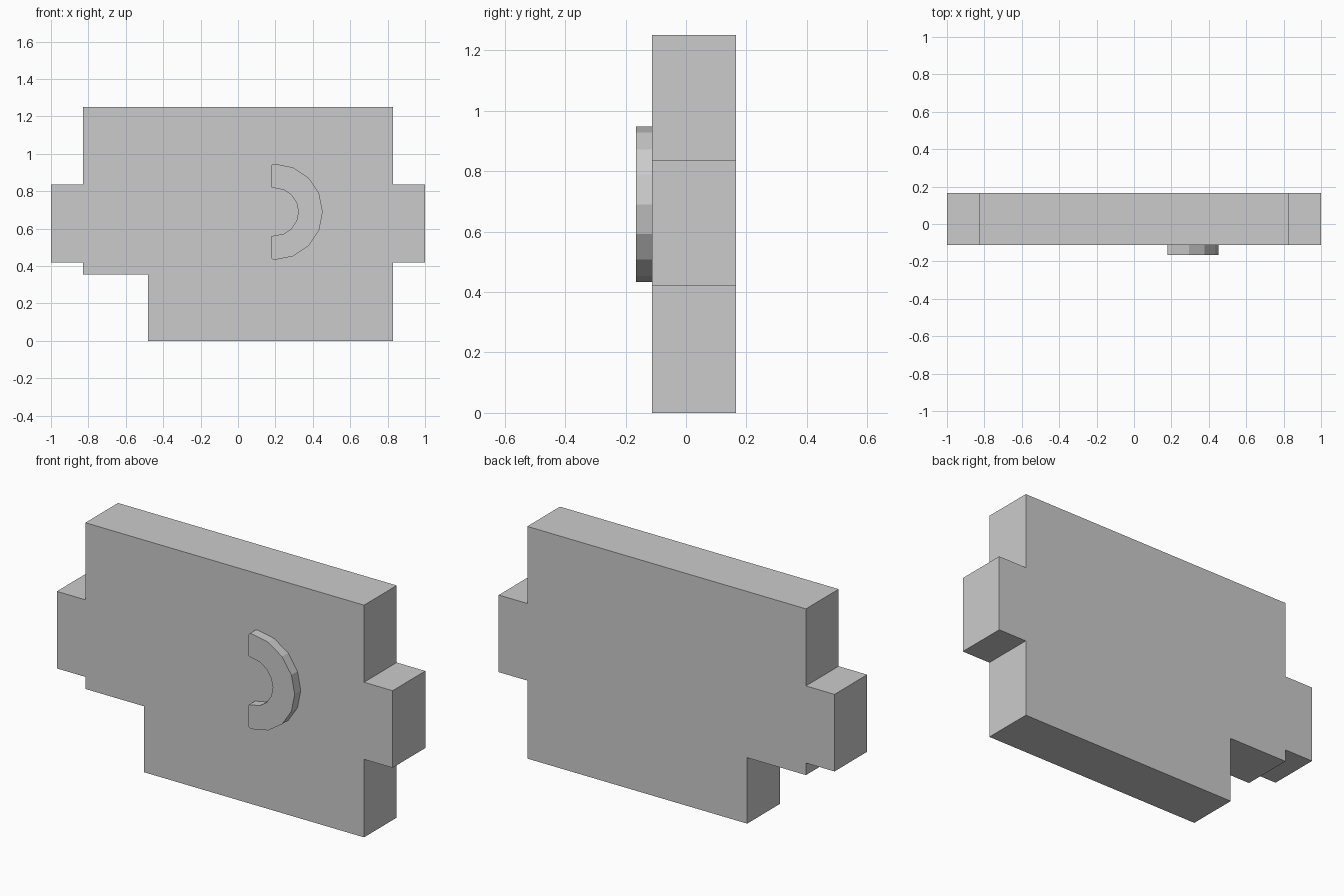
import bpy, bmesh
from math import cos, sin, radians

if "Cube" in bpy.data.objects:
    bpy.data.objects.remove(bpy.data.objects["Cube"])


def extrude_profile(name, points, y_front, y_back):
    """Extrude an x/z outline along y into a closed solid."""
    bm = bmesh.new()
    face = bm.faces.new([bm.verts.new((x, y_front, z)) for x, z in points])
    result = bmesh.ops.extrude_face_region(bm, geom=[face], use_keep_orig=True)
    moved = [v for v in result["geom"] if isinstance(v, bmesh.types.BMVert)]
    bmesh.ops.translate(bm, verts=moved, vec=(0, y_back - y_front, 0))
    bmesh.ops.recalc_face_normals(bm, faces=bm.faces)
    mesh = bpy.data.meshes.new(name)
    bm.to_mesh(mesh)
    bm.free()
    obj = bpy.data.objects.new(name, mesh)
    bpy.context.collection.objects.link(obj)
    return obj


FRONT, BACK = -0.113, 0.165

# Slab with a side tab on each end and a notch at the lower left
slab = [(-0.48, 0), (0.83, 0), (0.83, 0.42), (1, 0.42), (1, 0.835),
        (0.83, 0.835), (0.83, 1.25), (-0.83, 1.25), (-0.83, 0.835),
        (-1, 0.835), (-1, 0.42), (-0.83, 0.42), (-0.83, 0.355), (-0.48, 0.355)]
extrude_profile("slab", slab, FRONT, BACK)

# Raised half ring on the front, with slightly clipped end corners
CX, CZ, R_OUT, R_IN = 0.196, 0.69, 0.257, 0.127


def arc(radius, clip):
    """Faceted half circle from bottom to top, with short straight ends."""
    pts = [(CX + radius * cos(radians(a * 22.5)),
            CZ + radius * sin(radians(a * 22.5))) for a in range(-4, 5)]
    ends = [(0.178, radius - 1.6 * clip), (0.184, radius - 0.5 * clip)]
    low = [(x, CZ - r) for x, r in ends]
    high = [(x, CZ + r) for x, r in reversed(ends)]
    return low + pts + high


half_ring = arc(R_OUT, 0.006) + arc(R_IN, -0.003)[::-1]
extrude_profile("raised_half_ring", half_ring, -0.165, FRONT)
